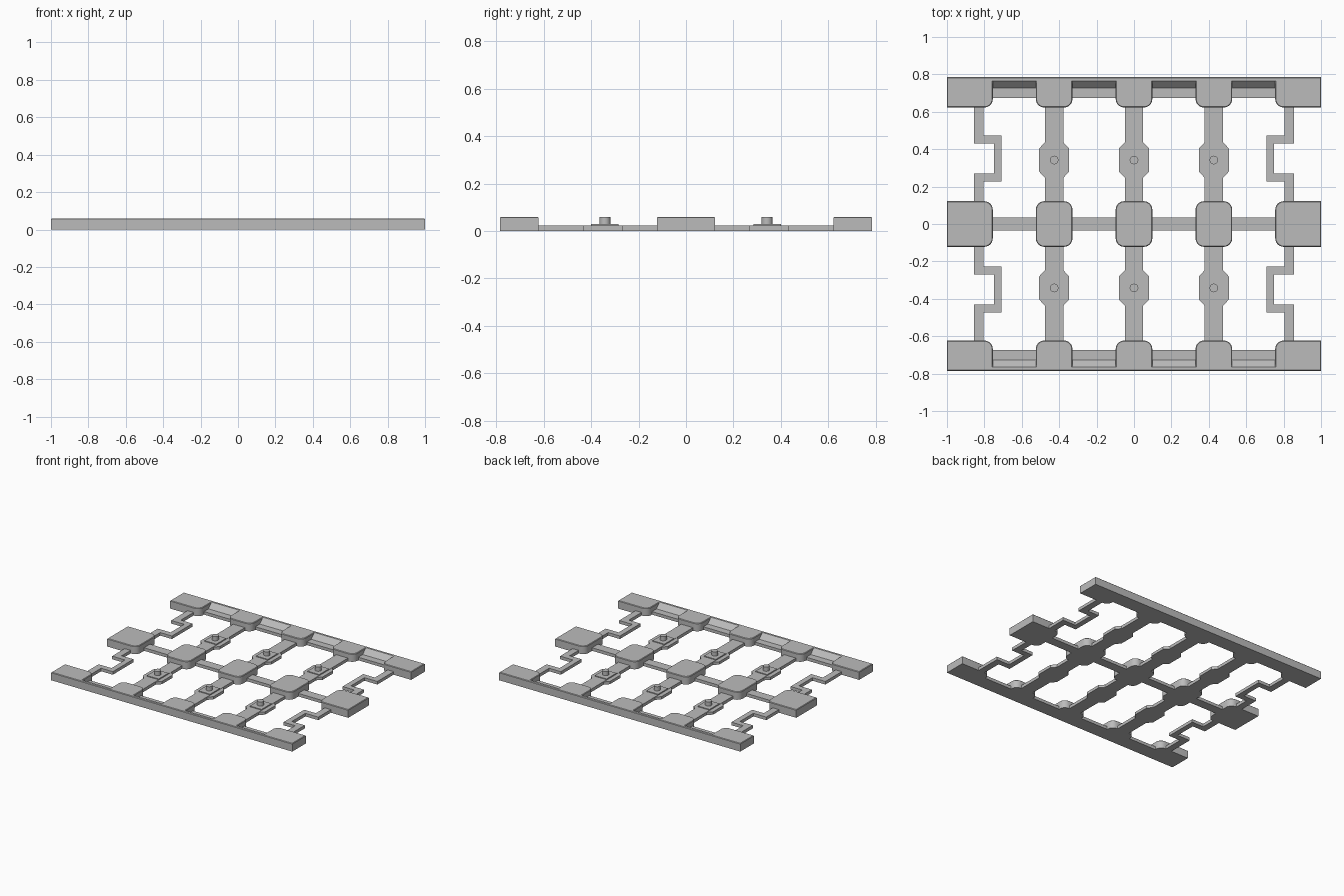
import bpy, bmesh, math

if "Cube" in bpy.data.objects:
    bpy.data.objects.remove(bpy.data.objects["Cube"], do_unlink=True)

GREY = (0.5, 0.5, 0.5, 1)
mat = bpy.data.materials.new("plain_grey")
mat.use_nodes = True
mat.diffuse_color = GREY
mat.node_tree.nodes["Principled BSDF"].inputs["Base Color"].default_value = GREY

LOW, RAISED, TOP = 0.023, 0.029, 0.06
COLUMNS = (-0.427, 0, 0.427)


def prism(name, pts, height, z0=0, chamfer=0, along_x=None, smooth=False):
    """Extrude a closed outline upward, or a (y, z) section between two x values."""
    bm = bmesh.new()
    if along_x:
        verts = [bm.verts.new((along_x[0], a, b)) for a, b in pts]
        shift = (along_x[1] - along_x[0], 0, 0)
    else:
        verts = [bm.verts.new((a, b, z0)) for a, b in pts]
        shift = (0, 0, height - z0)
    face = bm.faces.new(verts)
    new = bmesh.ops.extrude_face_region(bm, geom=[face])["geom"]
    moved = [g for g in new if isinstance(g, bmesh.types.BMVert)]
    bmesh.ops.translate(bm, verts=moved, vec=shift)
    bmesh.ops.recalc_face_normals(bm, faces=bm.faces)
    if chamfer:
        rim = [e for e in bm.edges if all(v in moved for v in e.verts)]
        bmesh.ops.bevel(bm, geom=rim, offset=chamfer, segments=1,
                        affect='EDGES', clamp_overlap=True)
    mesh = bpy.data.meshes.new(name)
    bm.to_mesh(mesh)
    bm.free()
    mesh.materials.append(mat)
    ob = bpy.data.objects.new(name, mesh)
    bpy.context.collection.objects.link(ob)
    if smooth:
        bpy.ops.object.select_all(action='DESELECT')
        ob.select_set(True)
        bpy.context.view_layer.objects.active = ob
        bpy.ops.object.shade_smooth_by_angle(angle=math.radians(30))
    return ob


def rect(x0, x1, y0, y1):
    return [(x0, y0), (x1, y0), (x1, y1), (x0, y1)]


def rounded(x0, x1, y0, y1, r=0.045, steps=6):
    """Rectangle whose corners are rounded except on the outer frame edges."""
    pts = []
    for i, (x, y) in enumerate(rect(x0, x1, y0, y1)):
        if abs(x) > 0.99 or abs(y) > 0.78:
            pts.append((x, y))
            continue
        cx = x + r if x == x0 else x - r
        cy = y + r if y == y0 else y - r
        for k in range(steps + 1):
            a = math.pi + (i + k / steps) * math.pi / 2
            pts.append((cx + r * math.cos(a), cy + r * math.sin(a)))
    return pts


# Raised pads, three rows of five
spans_x = [(-1, -0.755)] + [(c - 0.098, c + 0.098) for c in COLUMNS] + [(0.755, 1)]
spans_y = {"front": (-0.785, -0.623), "middle": (-0.122, 0.122), "back": (0.623, 0.785)}
for row, (y0, y1) in spans_y.items():
    for x0, x1 in spans_x:
        prism(row + "_pad", rounded(x0, x1, y0, y1), TOP, chamfer=0.004, smooth=True)

# Long rails with a sloping lip on the outer side
for s, name in ((-1, "front_rail"), (1, "back_rail")):
    section = [(0.675, 0), (0.785, 0), (0.785, TOP - 0.004), (0.781, TOP),
               (0.765, TOP), (0.728, LOW), (0.675, LOW)]
    prism(name, [(s * y, z) for y, z in section], 0, along_x=(-0.99, 0.99))

# Middle cross bar
prism("middle_bar", rect(-0.78, 0.78, -0.035, 0.035), LOW)

for s, side in ((-1, "front"), (1, "back")):
    for c in COLUMNS:
        # Straight bar, side wings, raised seat and round peg
        y = s * 0.342
        ya, yb = sorted((s * 0.1, s * 0.7))
        prism(side + "_bar", rect(c - 0.049, c + 0.049, ya, yb), LOW)
        wing = [(c + px * 0.08, y + py * 0.062) for px, py in ((-1, -1), (1, -1), (1, 1), (-1, 1))]
        tip = [(c + px * 0.049, y + py * 0.095) for px, py in ((-1, -1), (1, -1), (1, 1), (-1, 1))]
        octagon = [wing[0], tip[0], tip[1], wing[1], wing[2], tip[2], tip[3], wing[3]]
        prism(side + "_wings", octagon, LOW - 0.002)
        prism(side + "_seat", rect(c - 0.049, c + 0.049, y - 0.058, y + 0.058), RAISED)
        ring = [(c + 0.023 * math.cos(k * math.pi / 12), y + 0.023 * math.sin(k * math.pi / 12))
                for k in range(24)]
        prism(side + "_peg", ring, TOP, z0=0.01, smooth=True)

    # Stepped links at the two ends
    for m, end in ((-1, "right"), (1, "left")):
        link = [(0.855, 0.1), (0.855, 0.27), (0.748, 0.27), (0.748, 0.43),
                (0.855, 0.43), (0.855, 0.65), (0.805, 0.65), (0.805, 0.472),
                (0.708, 0.472), (0.708, 0.228), (0.805, 0.228), (0.805, 0.1)]
        prism(f"{side}_{end}_link", [(m * x, s * y) for x, y in link], LOW)
